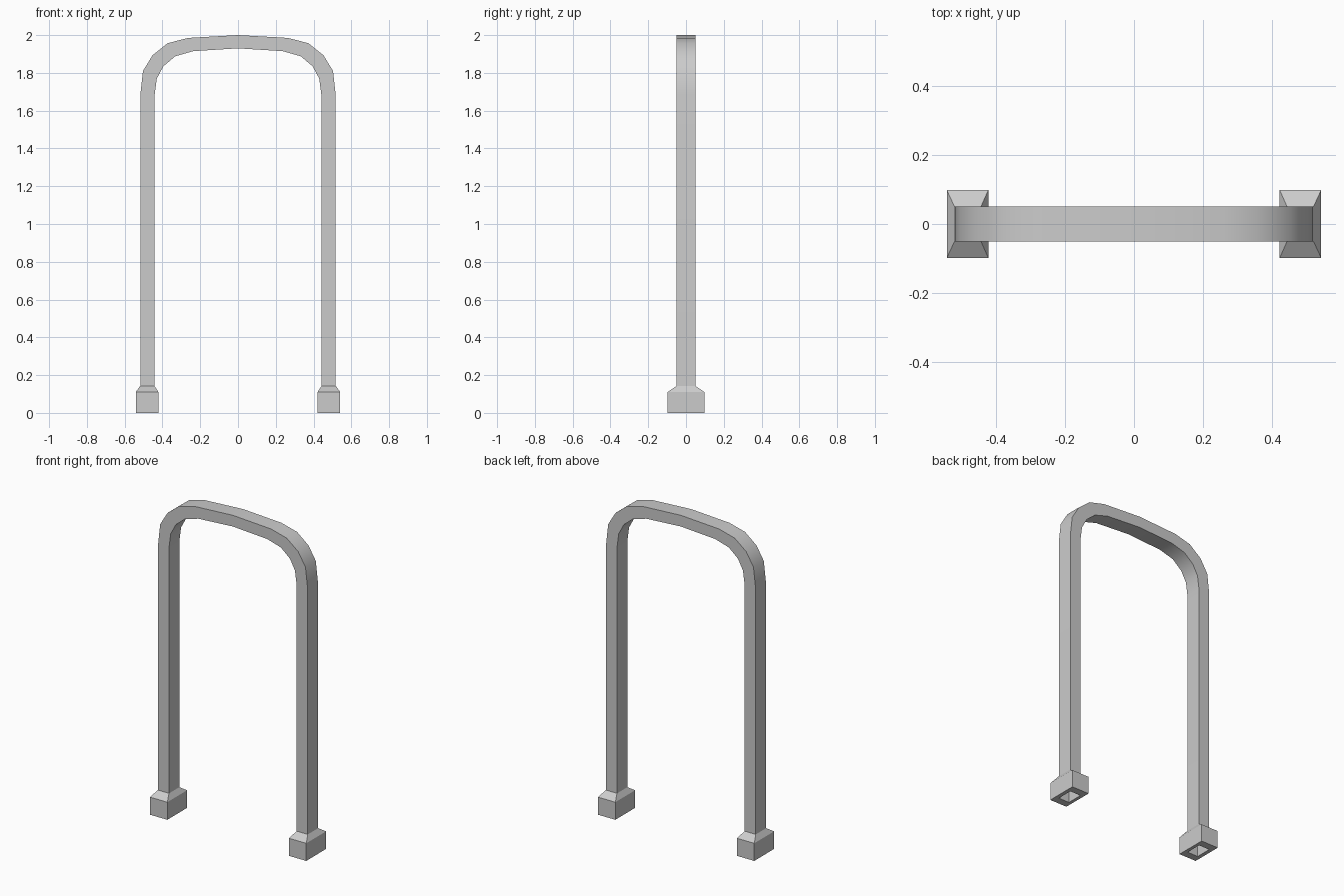
import bpy, bmesh, math

if "Cube" in bpy.data.objects:
    bpy.data.objects.remove(bpy.data.objects["Cube"])


def loft(name, rings):
    """Skin open-ended rectangular rings and mirror them across x = 0.
    Each ring: outer (x, z), inner (x, z), half depth in y."""
    bm = bmesh.new()
    loops = []
    for (xo, zo), (xi, zi), d in rings:
        pts = [(xo, -d, zo), (xo, d, zo), (xi, d, zi), (xi, -d, zi)]
        loops.append([bm.verts.new(p) for p in pts])
    for lo, hi in zip(loops, loops[1:]):
        for k in range(4):
            n = (k + 1) % 4
            bm.faces.new((lo[k], lo[n], hi[n], hi[k]))
    mesh = bpy.data.meshes.new(name)
    bm.to_mesh(mesh)
    bm.free()
    obj = bpy.data.objects.new(name, mesh)
    bpy.context.collection.objects.link(obj)
    bpy.ops.object.select_all(action='DESELECT')
    obj.select_set(True)
    bpy.context.view_layer.objects.active = obj
    bpy.ops.object.shade_smooth_by_angle(angle=math.radians(30))
    mod = obj.modifiers.new("mirror", 'MIRROR')
    mod.use_clip = True
    return obj


# Arched tube: outer and inner edge of the hoop, from ground to crown
D = 0.051
outer = [(0.517, 0), (0.517, 1.685), (0.503, 1.81), (0.453, 1.893),
         (0.373, 1.957), (0.265, 1.985), (0, 2.0)]
inner = [(0.442, 0), (0.442, 1.68), (0.43, 1.77), (0.395, 1.835),
         (0.332, 1.888), (0.238, 1.915), (0, 1.93)]
loft("hoop_tube", [(o, i, D) for o, i in zip(outer, inner)])

# Foot sleeves: bottom rim, block, and bevelled shoulder up to the tube
loft("foot_sleeves", [
    ((0.517, 0), (0.442, 0), D),
    ((0.541, 0), (0.421, 0), 0.098),
    ((0.541, 0.11), (0.421, 0.11), 0.098),
    ((0.519, 0.142), (0.442, 0.142), D),
])
